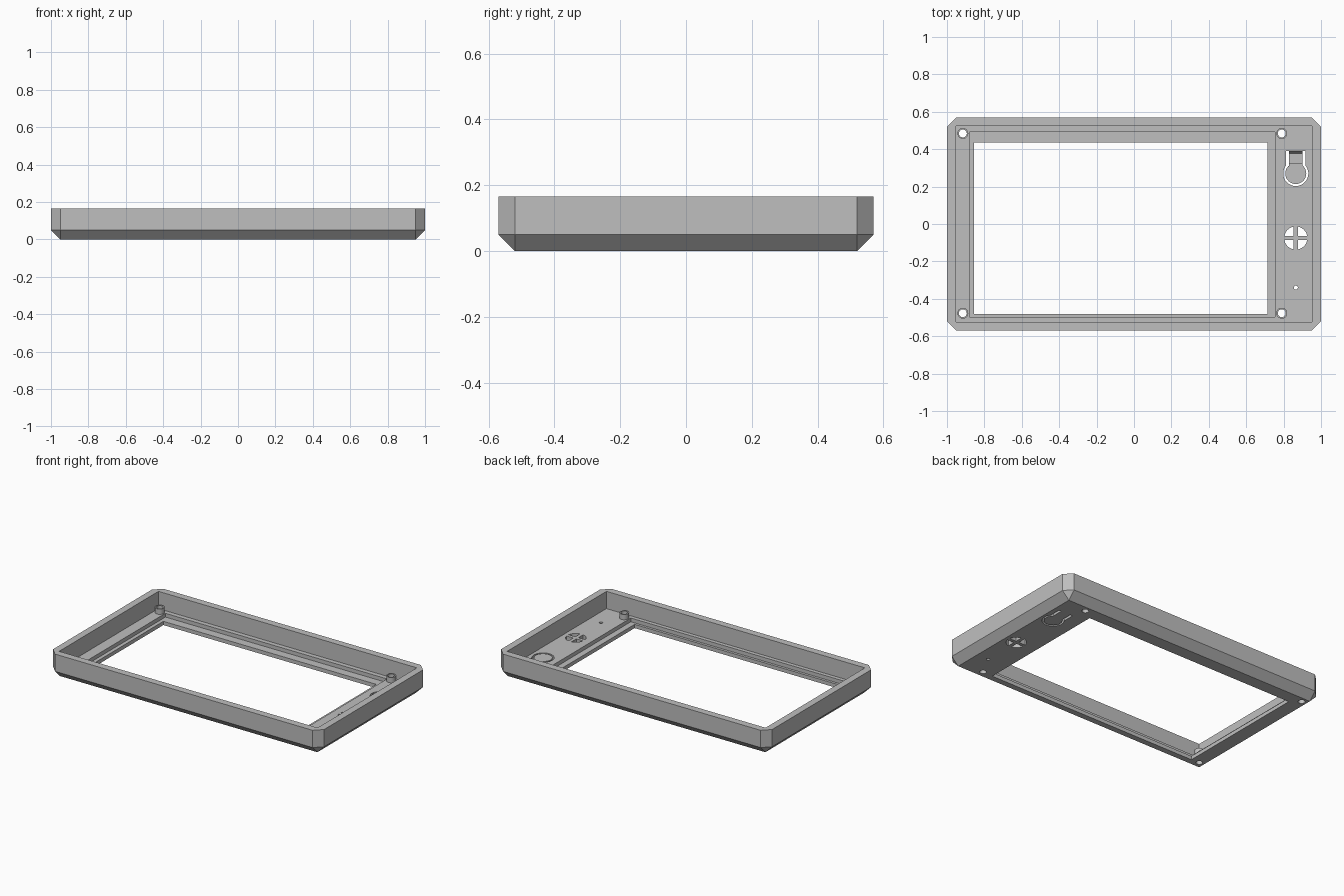
import bpy, bmesh, math

if "Cube" in bpy.data.objects:
    bpy.data.objects.remove(bpy.data.objects["Cube"], do_unlink=True)

FLOOR, TOP = 0.05, 0.165
BUTTON_X, BUTTON_Y = 0.865, 0.27

grey = bpy.data.materials.new("plain grey")
grey.use_nodes = True
colour = (0.52, 0.52, 0.52, 1)
grey.diffuse_color = colour
grey.node_tree.nodes["Principled BSDF"].inputs["Base Color"].default_value = colour


def to_object(name, bm):
    bmesh.ops.recalc_face_normals(bm, faces=bm.faces)
    mesh = bpy.data.meshes.new(name)
    bm.to_mesh(mesh)
    bm.free()
    mesh.materials.append(grey)
    obj = bpy.data.objects.new(name, mesh)
    bpy.context.collection.objects.link(obj)
    return obj


def prism(name, points, offset):
    """Extrude a closed outline of 3D points along offset."""
    bm = bmesh.new()
    face = bm.faces.new([bm.verts.new(p) for p in points])
    result = bmesh.ops.extrude_face_region(bm, geom=[face])
    verts = [v for v in result["geom"] if isinstance(v, bmesh.types.BMVert)]
    bmesh.ops.translate(bm, verts=verts, vec=offset)
    return to_object(name, bm)


def box(name, x0, x1, y0, y1, z0, z1):
    return prism(name, [(x0, y0, z0), (x1, y0, z0), (x1, y1, z0), (x0, y1, z0)],
                 (0, 0, z1 - z0))


def cylinder(name, x, y, r, z0, z1, sides=32):
    turn = [2 * math.pi * i / sides for i in range(sides)]
    return prism(name, [(x + r * math.cos(a), y + r * math.sin(a), z0) for a in turn],
                 (0, 0, z1 - z0))


def keyhole(name, r, half_width, top, z0, z1):
    """Round button outline with a straight neck running towards +y."""
    start = math.acos(half_width / r)
    sweep = math.pi + 2 * start
    pts = [(BUTTON_X - half_width, top, z0), (BUTTON_X + half_width, top, z0)]
    for i in range(41):
        a = start - sweep * i / 40
        pts.append((BUTTON_X + r * math.cos(a), BUTTON_Y + r * math.sin(a), z0))
    return prism(name, pts, (0, 0, z1 - z0))


def combine(target, tool, operation="DIFFERENCE"):
    mod = target.modifiers.new("combine", "BOOLEAN")
    mod.operation, mod.solver, mod.object = operation, "EXACT", tool
    bpy.context.view_layer.objects.active = target
    bpy.ops.object.modifier_apply(modifier=mod.name)
    bpy.data.objects.remove(tool, do_unlink=True)


# Outer body: clipped corners above, bevel down to a plain rectangle
bm = bmesh.new()
X, Y, C = 1.0, 0.57, 0.05
for sx in (-1, 1):
    for sy in (-1, 1):
        bm.verts.new((sx * (X - C), sy * (Y - C), 0))
        for z in (C, TOP):
            bm.verts.new((sx * X, sy * (Y - C), z))
            bm.verts.new((sx * (X - C), sy * Y, z))
bmesh.ops.convex_hull(bm, input=bm.verts)
bmesh.ops.dissolve_limit(bm, angle_limit=0.01, verts=bm.verts, edges=bm.edges)
case = to_object("bezel_case", bm)

# Open interior, screen pocket and window
combine(case, box("cavity", -0.953, 0.953, -0.523, 0.523, FLOOR, 0.3))
combine(case, box("screen_pocket", -0.88, 0.755, -0.497, 0.492, 0.025, 0.2))
combine(case, box("window", -0.855, 0.715, -0.48, 0.435, -0.1, 0.2))

# Screw posts with through holes
for x in (-0.915, 0.79):
    for y in (-0.477, 0.484):
        combine(case, cylinder("post", x, y, 0.029, 0.02, 0.085), "UNION")
        combine(case, cylinder("post_hole", x, y, 0.021, -0.1, 0.2))

# Flexible button: slot around it and a thinned hinge at the top
slot = keyhole("button_slot", 0.067, 0.053, 0.39, -0.1, 0.1)
combine(slot, keyhole("button_tongue", 0.056, 0.035, 0.45, -0.2, 0.2))
combine(case, slot)
hinge = [(0.825, 0.391, 0.06), (0.825, 0.39, FLOOR), (0.825, 0.377, 0.02),
         (0.825, 0.325, 0.02), (0.825, 0.325, 0.06)]
combine(case, prism("hinge_relief", hinge, (0.08, 0, 0)))

# Speaker grille: round opening crossed by two bars
grille = cylinder("grille", 0.865, -0.075, 0.062, -0.1, 0.1)
combine(grille, box("bar", 0.854, 0.876, -0.2, 0.1, -0.2, 0.2))
combine(grille, box("bar", 0.7, 1.0, -0.086, -0.064, -0.2, 0.2))
combine(case, grille)

# Small indicator hole
combine(case, cylinder("pin_hole", 0.865, -0.34, 0.011, -0.1, 0.1, 20))

bpy.ops.object.select_all(action="DESELECT")
case.select_set(True)
bpy.context.view_layer.objects.active = case
bpy.ops.object.shade_smooth_by_angle(angle=math.radians(25))
